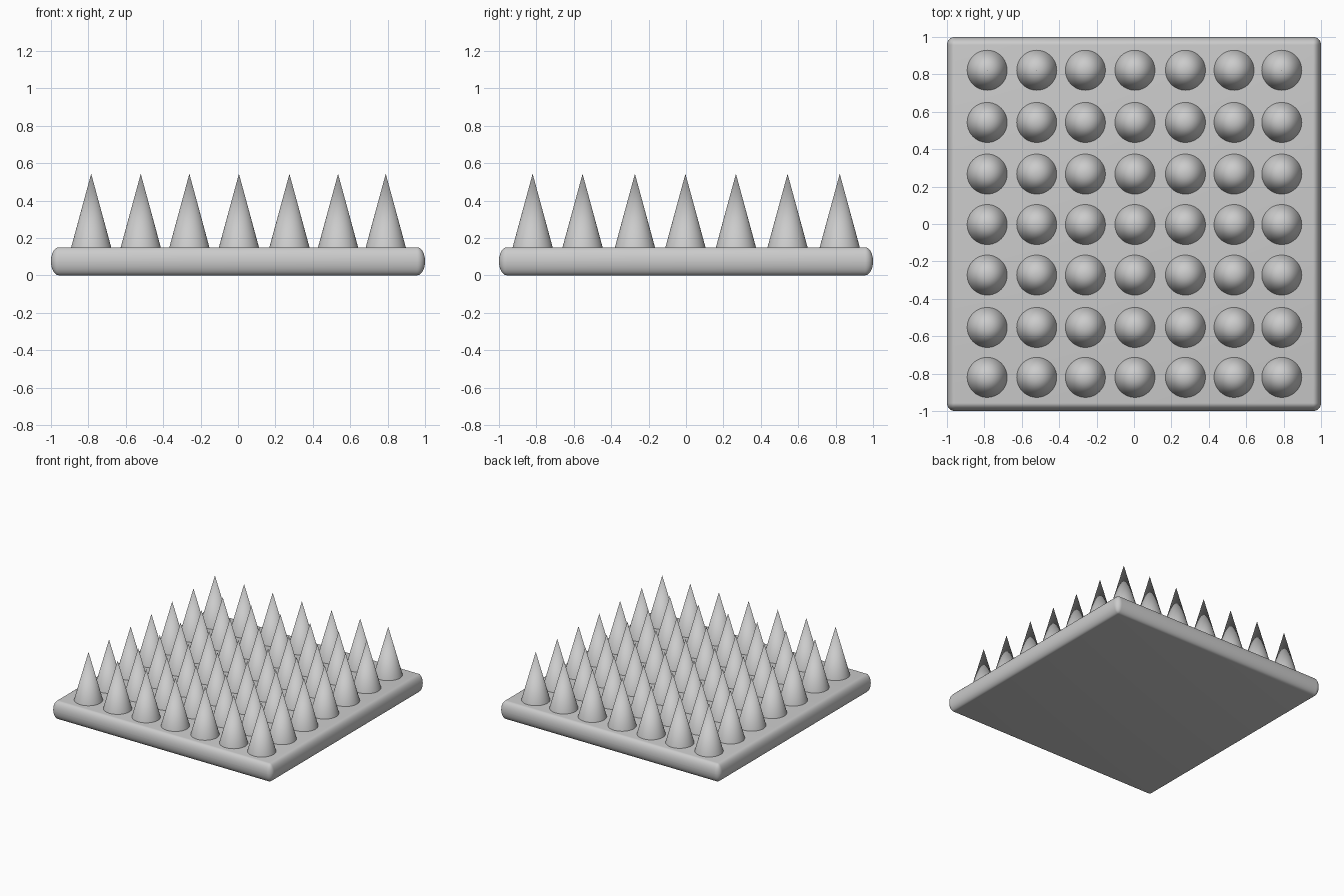
import bpy, math

if "Cube" in bpy.data.objects:
    bpy.data.objects.remove(bpy.data.objects["Cube"])

HEIGHT, ROUND = 0.15, 0.043
TIP, RADIUS = 0.543, 0.107
XS = (-0.785, -0.52, -0.26, 0.005, 0.275, 0.535, 0.79)
YS = (-0.82, -0.553, -0.273, -0.003, 0.267, 0.543, 0.822)

# Base slab: bevelled thin box, stretched in z so its rims become half ellipses
bpy.ops.mesh.primitive_cube_add(size=2)
slab = bpy.context.object
slab.name = "base_slab"
slab.scale = (1, 1, ROUND)
bpy.ops.object.transform_apply(scale=True)
bevel = slab.modifiers.new("rounded_rim", 'BEVEL')
bevel.width = ROUND * 0.995
bevel.segments = 10
bpy.ops.object.modifier_apply(modifier=bevel.name)
slab.scale.z = HEIGHT / (2 * ROUND)
slab.location.z = HEIGHT / 2
bpy.ops.object.transform_apply(location=True, scale=True)
bpy.ops.object.shade_smooth_by_angle(angle=math.radians(35))

# Spike: one cone mesh, shared by the whole grid
bpy.ops.mesh.primitive_cone_add(vertices=48, radius1=RADIUS, depth=TIP - HEIGHT,
                                end_fill_type='NGON')
first = bpy.context.object
bpy.ops.object.shade_smooth_by_angle(angle=math.radians(35))
mesh = first.data
mesh.name = "spike"
bpy.data.objects.remove(first)

# Seven by seven spikes
for r, y in enumerate(YS):
    for c, x in enumerate(XS):
        spike = bpy.data.objects.new(f"spike_{r + 1}_{c + 1}", mesh)
        spike.location = (x, y, (TIP + HEIGHT) / 2)
        bpy.context.collection.objects.link(spike)
